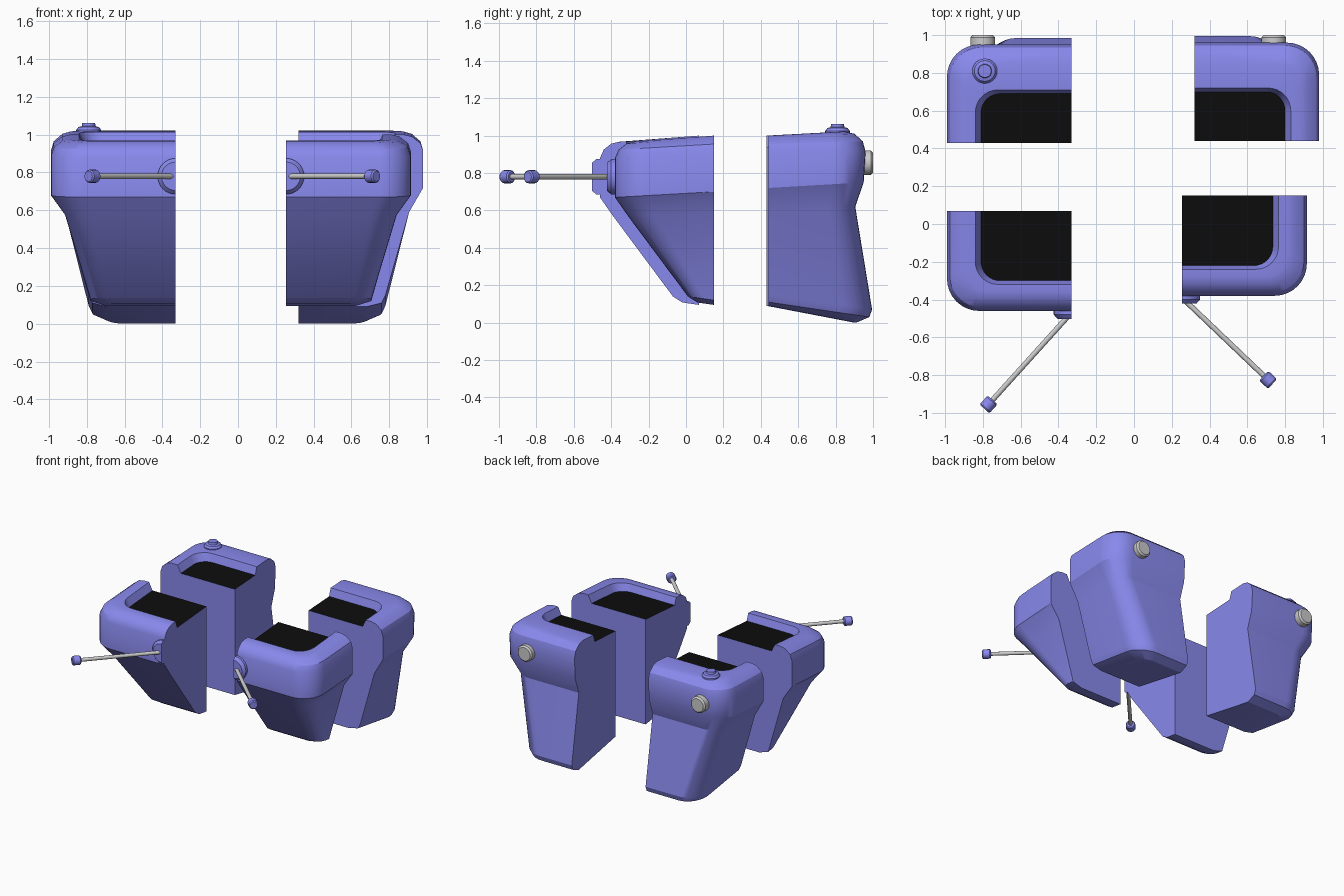
import bpy, bmesh, math
from mathutils import Vector

if "Cube" in bpy.data.objects:
    bpy.data.objects.remove(bpy.data.objects["Cube"])


def material(name, color):
    m = bpy.data.materials.new(name)
    m.diffuse_color = color
    m.use_nodes = True
    m.node_tree.nodes["Principled BSDF"].inputs["Base Color"].default_value = m.diffuse_color
    return m


BLUE = material("blue", (0.25, 0.25, 0.85, 1))
BLACK = material("black", (0.004, 0.004, 0.004, 1))


def finish(bm, name, mats=()):
    bmesh.ops.recalc_face_normals(bm, faces=bm.faces)
    me = bpy.data.meshes.new(name)
    bm.to_mesh(me)
    bm.free()
    ob = bpy.data.objects.new(name, me)
    bpy.context.collection.objects.link(ob)
    for m in mats:
        me.materials.append(m)
    bpy.ops.object.select_all(action='DESELECT')
    bpy.context.view_layer.objects.active = ob
    ob.select_set(True)
    bpy.ops.object.shade_smooth_by_angle(angle=math.radians(28))
    return ob


def quarter(name, levels, ox, oy, sx, sy, n=8):
    """Loft rounded quarter outlines from the base up to the recessed panel."""
    bm = bmesh.new()
    rings = []
    for w, e, r, zc, ze in levels:
        pts = [(0, e)]
        for i in range(n + 1):
            a = math.pi / 2 * (1 - i / n)
            pts.append((w - r + r * math.cos(a), max(0, e - r) + min(r, e) * math.sin(a)))
        if pts[-1][1] > 1e-5:
            pts.append((w, 0))
        rings.append([bm.verts.new((ox + sx * u, oy + sy * v, zc + (ze - zc) * v / e))
                      for u, v in pts])
    for a, b in zip(rings, rings[1:]):
        for i in range(len(a) - 1):
            bm.faces.new((a[i], a[i + 1], b[i + 1], b[i]))
    lo = bm.verts.new((ox, oy, levels[0][3]))
    hi = bm.verts.new((ox, oy, levels[-1][3]))
    bm.faces.new([lo] + rings[0])
    panel = bm.faces.new([hi] + rings[-1])
    panel.material_index = 1
    # flat cut faces
    bm.faces.new([lo] + [r[0] for r in rings] + [hi])
    bm.faces.new([lo] + [r[-1] for r in rings] + [hi])
    return finish(bm, name, (BLUE, BLACK))


def lathe(name, profile, loc, axis, mats=(), seg=24, keep_side=0):
    """Turned part; profile is (radius, height) along axis; keep_side halves it in x."""
    bm = bmesh.new()
    q = Vector(axis).to_track_quat('Z', 'Y')
    rings = [[bm.verts.new(Vector(loc) + q @ Vector((r * math.cos(2 * math.pi * i / seg),
                                                   r * math.sin(2 * math.pi * i / seg), h)))
              for i in range(seg)] for r, h in profile]
    for a, b in zip(rings, rings[1:]):
        for i in range(seg):
            j = (i + 1) % seg
            bm.faces.new((a[i], a[j], b[j], b[i]))
    bm.faces.new(rings[0])
    bm.faces.new(rings[-1])
    if keep_side:
        bmesh.ops.bisect_plane(bm, geom=bm.verts[:] + bm.edges[:] + bm.faces[:], dist=1e-5,
                               plane_co=loc, plane_no=(keep_side, 0, 0), clear_inner=True)
        bmesh.ops.holes_fill(bm, edges=[e for e in bm.edges if e.is_boundary])
    return finish(bm, name, mats)


# levels: half width, depth, corner radius, z at cut, z at outer end
FRONT = [(.37, .09, .05, .095, .108), (.45, .14, .09, .12, .14),
         (.585, .46, .14, .59, .57), (.66, .53, .17, .70, .67),
         (.66, .53, .17, .91, .88), (.645, .51, .165, .955, .925),
         (.60, .47, .14, .99, .957), (.56, .43, .13, 1.0, .967),
         (.51, .39, .12, 1.0, .968), (.48, .37, .10, .94, .912)]
BACK = [(.36, .47, .10, .09, .0), (.44, .54, .16, .11, .03),
        (.46, .555, .17, .15, .07), (.585, .465, .14, .59, .62),
        (.66, .51, .17, .72, .75), (.66, .52, .17, .91, .915),
        (.645, .505, .165, .955, .97), (.60, .46, .14, .99, 1.01),
        (.56, .41, .13, 1.0, 1.022), (.51, .28, .12, 1.0, 1.015),
        (.48, .26, .10, .94, .954)]

# four separated hull quarters
quarter("hull_front_left", FRONT, -.33, .07, -1, -1)
quarter("hull_front_right", FRONT, .255, .15, 1, -1)
quarter("hull_back_left", BACK, -.33, .43, -1, 1)
quarter("hull_back_right", BACK, .32, .44, 1, 1)

# half bosses, rods and rod tips on the front
for side, sx, ox, oy, end in (("left", -1, -.33, .07, (-.77, -.955, .78)),
                              ("right", 1, .255, .15, (.71, -.825, .78))):
    lathe("boss_" + side, [(.095, .51), (.095, .55), (.075, .572)],
          (ox, oy, .78), (0, -1, 0), (BLUE,), 32, sx)
    start = Vector((ox + sx * .02, oy - .56, .78))
    d = Vector(end) - start
    lathe("rod_" + side, [(.014, 0), (.014, d.length)], start, d, (), 16)
    lathe("rod_tip_" + side, [(.028, -.032), (.035, -.024), (.035, .024), (.028, .032)],
          end, d, (BLUE,), 16)

# grey buttons on the back
for side, x in (("left", -.80), ("right", .74)):
    lathe("back_button_" + side, [(.065, -.09), (.065, -.012), (.053, 0)],
          (x, 1.0, .855), (0, 1, 0))

# knob on top of the back left quarter
lathe("top_knob", [(.066, .97), (.066, 1.025), (.055, 1.04), (.037, 1.045), (.034, 1.062)],
      (-.79, .81, 0), (0, 0, 1), (BLUE,))
